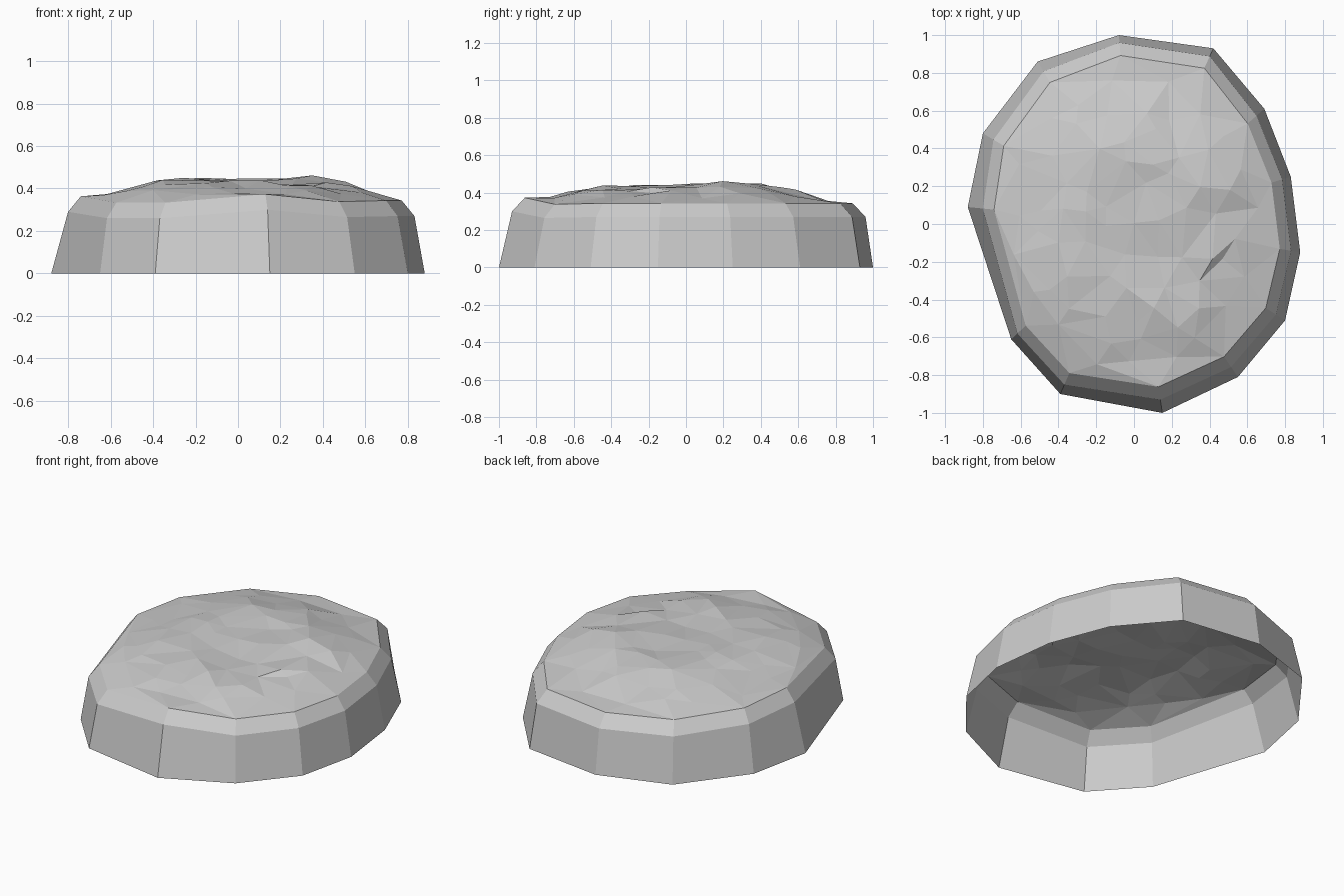
import bpy, bmesh, math, random
from mathutils import Vector
from mathutils.geometry import delaunay_2d_cdt

if "Cube" in bpy.data.objects:
    bpy.data.objects.remove(bpy.data.objects["Cube"])

random.seed(4)

# Ground outline: x, y, shoulder inset scale, shoulder height
outline = [
    (-0.08, 1.00, .96, .27), (0.42, 0.93, .955, .27), (0.69, 0.61, .94, .27),
    (0.83, 0.25, .945, .27), (0.88, -0.15, .945, .27), (0.80, -0.51, .94, .27),
    (0.55, -0.81, .935, .265), (0.15, -1.00, .93, .30), (-0.39, -0.90, .945, .26),
    (-0.65, -0.61, .95, .26), (-0.88, 0.09, .91, .29), (-0.80, 0.48, .93, .28),
    (-0.51, 0.86, .94, .27)]
n = len(outline)


def bump(x, y, cx, cy, size, h):
    return h * math.exp(-((x - cx) ** 2 + (y - cy) ** 2) / size ** 2)


def height(x, y):
    """Gently domed, lumpy top of the stone."""
    r = math.hypot(x / 0.85, y)
    z = 0.432 - 0.11 * max(0, r - 0.4) ** 1.5 / 0.36
    z += bump(x, y, -.2, .25, .22, .02) + bump(x, y, .4, .22, .22, .028)
    z += bump(x, y, -.25, -.45, .25, .015) - bump(x, y, .05, -.1, .2, .012)
    return z + random.uniform(-.012, .012)


bm = bmesh.new()

# Sloping wall and rounded shoulder
base = [bm.verts.new((x, y, 0)) for x, y, s, z in outline]
shoulder = [bm.verts.new((x * s, y * s, z)) for x, y, s, z in outline]
rim = [bm.verts.new((x * (s - .068), y * (s - .068), z + .073))
       for x, y, s, z in outline]
for low, high in ((base, shoulder), (shoulder, rim)):
    for i in range(n):
        j = (i + 1) % n
        bm.faces.new((low[i], low[j], high[j], high[i]))

# Irregular facets across the top
points = [v.co.to_2d() for v in rim]
for scale, count in ((.76, 19), (.63, 17), (.49, 15), (.35, 11), (.2, 6), (0, 1)):
    for k in range(count):
        a = math.tau * (k + random.uniform(-.3, .3)) / count + scale * 7
        s = scale + random.uniform(-.045, .045)
        points.append(Vector((.84 * s * math.cos(a), .98 * s * math.sin(a))))
edges = [(i, (i + 1) % n) for i in range(n)]
co, _, tris, origin, _, _ = delaunay_2d_cdt(points, edges, [], 1, 1e-5)
top = []
for p, ids in zip(co, origin):
    edge_ids = [i for i in ids if i < n]
    top.append(rim[edge_ids[0]] if edge_ids
               else bm.verts.new((p.x, p.y, height(p.x, p.y))))
for t in tris:
    bm.faces.new([top[i] for i in t])

# Underside is left open
bmesh.ops.recalc_face_normals(bm, faces=bm.faces)
mesh = bpy.data.meshes.new("stone")
bm.to_mesh(mesh)
bm.free()
stone = bpy.data.objects.new("stone", mesh)
bpy.context.collection.objects.link(stone)
